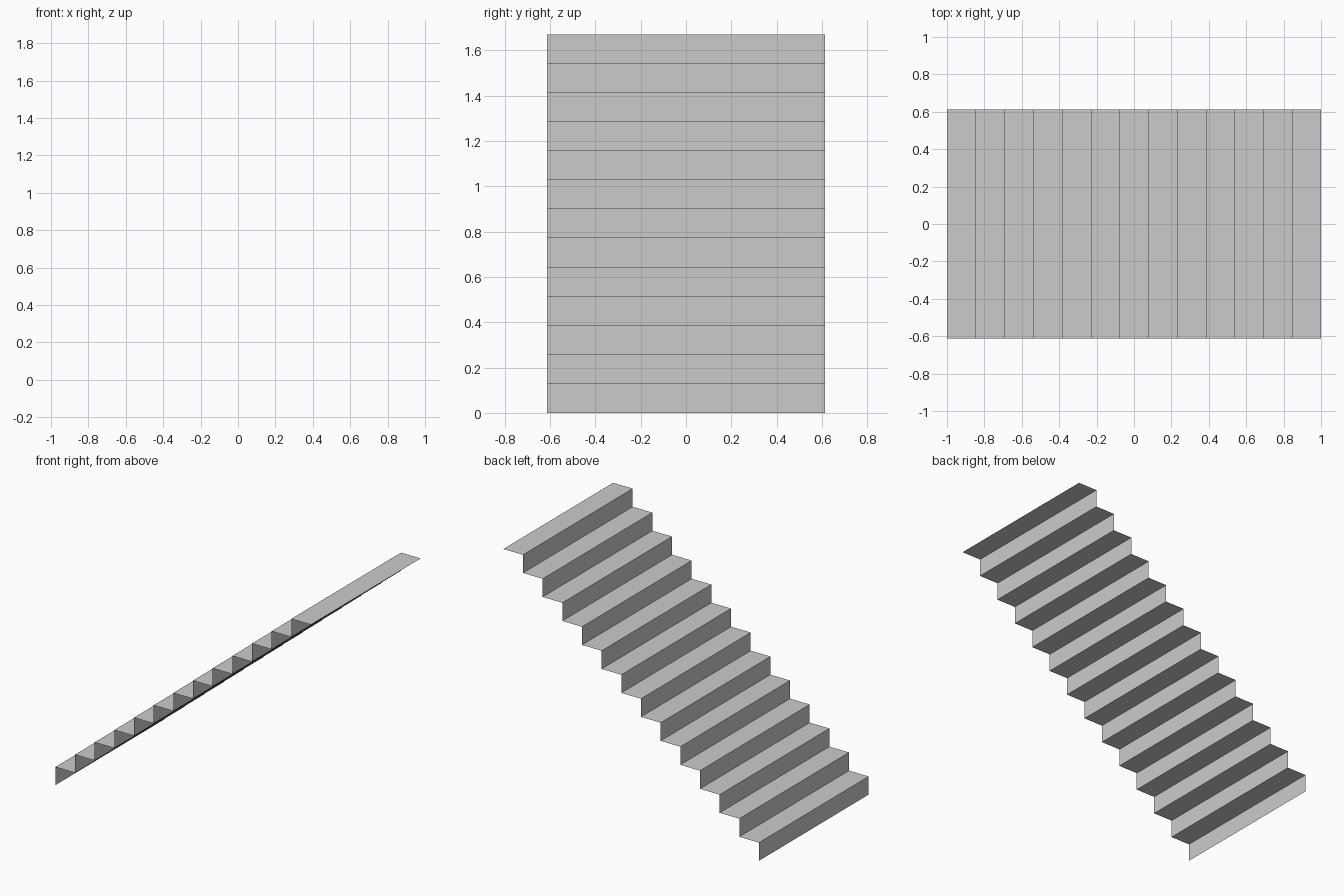
import bpy, bmesh

if "Cube" in bpy.data.objects:
    bpy.data.objects.remove(bpy.data.objects["Cube"])

STEPS = 13
RUN, RISE = 2.0 / STEPS, 1.67 / STEPS
HALF_WIDTH = 0.613

# Zigzag side profile: riser then tread, climbing towards +x
profile = [(-1.0, 0.0)]
for i in range(STEPS):
    x, z = -1.0 + i * RUN, (i + 1) * RISE
    profile += [(x, z), (x + RUN, z)]

# Open sheet of risers and treads spanning the stair width
bm = bmesh.new()
rows = [[bm.verts.new((x, y, z)) for y in (-HALF_WIDTH, HALF_WIDTH)]
        for x, z in profile]
for (a, b), (c, d) in zip(rows, rows[1:]):
    bm.faces.new((a, c, d, b))

mesh = bpy.data.meshes.new("stair_flight")
bm.to_mesh(mesh)
bm.free()
stairs = bpy.data.objects.new("stair_flight", mesh)
bpy.context.collection.objects.link(stairs)
